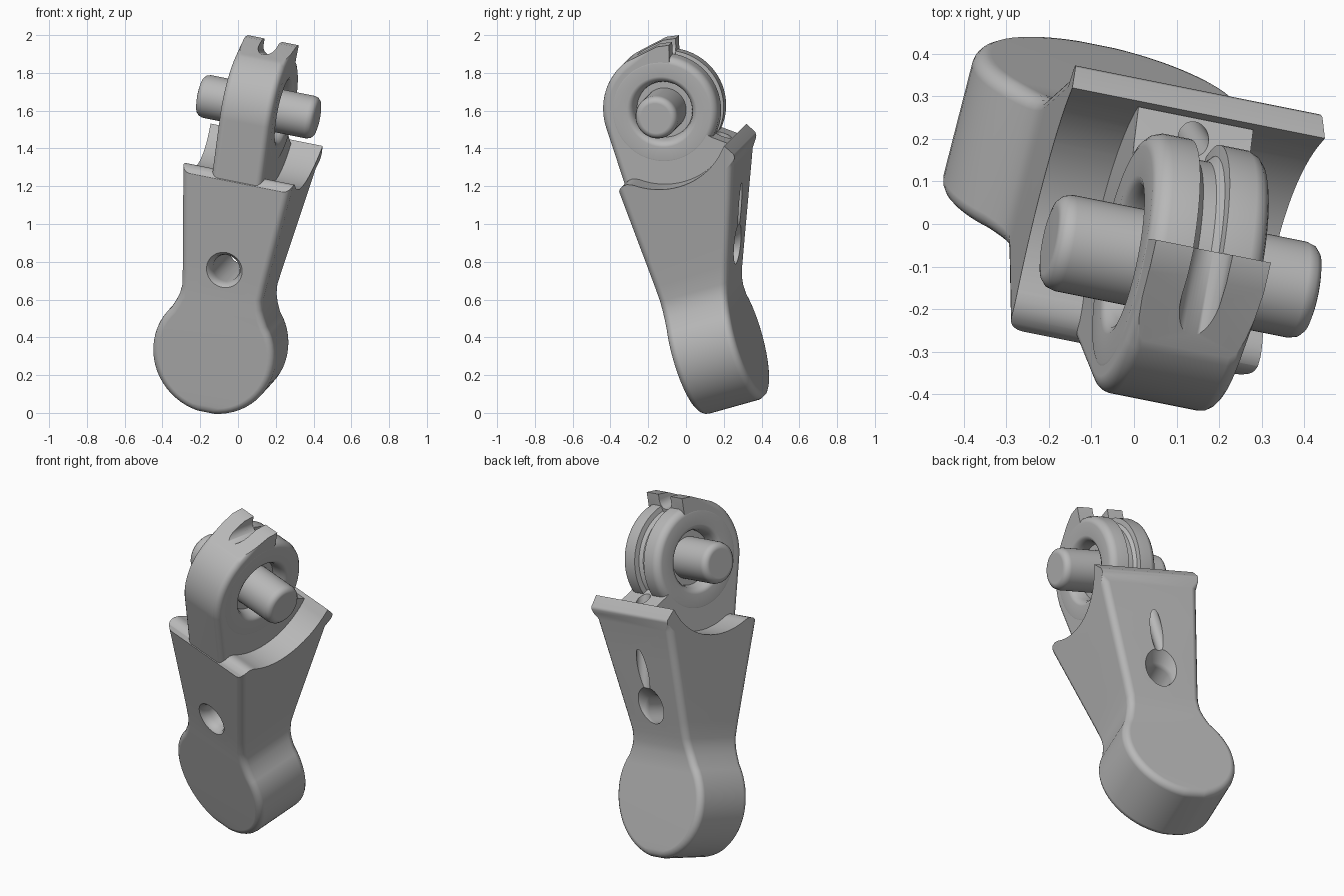
import bpy, bmesh, math
from mathutils import Vector, Matrix

if "Cube" in bpy.data.objects:
    bpy.data.objects.remove(bpy.data.objects["Cube"], do_unlink=True)

# Tilted local frame: X along the axle, Y to the back, Z up the body
ax = Vector((1, -0.2, -0.2)).normalized()
ay = Vector((0.239, 0.935, 0.262))
ay = (ay - ax * ay.dot(ax)).normalized()
az = ax.cross(ay)
FRAME = Matrix((ax, ay, az)).transposed().to_4x4()
FRAME.translation = (-0.128, 0.016, 0.318)

HUB_Y, HUB_Z = 0.29, 1.297

grey = bpy.data.materials.new("grey")
grey.use_nodes = True
grey.diffuse_color = (0.48, 0.48, 0.48, 1)
grey.node_tree.nodes["Principled BSDF"].inputs["Base Color"].default_value = grey.diffuse_color


def finish(bm, name):
    bmesh.ops.recalc_face_normals(bm, faces=bm.faces)
    mesh = bpy.data.meshes.new(name)
    bm.to_mesh(mesh)
    bm.free()
    ob = bpy.data.objects.new(name, mesh)
    bpy.context.collection.objects.link(ob)
    ob.matrix_world = FRAME
    mesh.materials.append(grey)
    return ob


def prism(name, profile, half, rounded=None):
    """Extrude a YZ profile across X; round the rim edges chosen by a rule."""
    bm = bmesh.new()
    sides = [[bm.verts.new((x, y, z)) for y, z in profile] for x in (-half, half)]
    for loop in sides:
        bm.faces.new(loop)
    n = len(profile)
    for i in range(n):
        j = (i + 1) % n
        bm.faces.new((sides[0][i], sides[0][j], sides[1][j], sides[1][i]))
    bmesh.ops.recalc_face_normals(bm, faces=bm.faces)
    if rounded:
        rim = [e for e in bm.edges if abs(e.verts[0].co.x - e.verts[1].co.x) < 1e-5
               and all(rounded(v.co) for v in e.verts)]
        bmesh.ops.bevel(bm, geom=rim, offset=0.035, segments=4, profile=0.5, affect='EDGES')
    return finish(bm, name)


def lathe(name, profile, origin, axis, steps=64):
    """Turn (radius, distance) points about an axis."""
    bm = bmesh.new()
    turn = Vector((0, 0, 1)).rotation_difference(Vector(axis)).to_matrix()
    rings = []
    for r, d in profile:
        rings.append([bm.verts.new(turn @ Vector((r * math.cos(t), r * math.sin(t), d)) + Vector(origin))
                      for t in (2 * math.pi * k / steps for k in range(steps))])
    for a, b in zip(rings, rings[1:]):
        for k in range(steps):
            m = (k + 1) % steps
            bm.faces.new((a[k], a[m], b[m], b[k]))
    bm.faces.new(rings[0])
    bm.faces.new(rings[-1])
    return finish(bm, name)


def cut(ob, cutter):
    cutter.hide_render = True
    mod = ob.modifiers.new("cut", 'BOOLEAN')
    mod.operation, mod.solver, mod.object = 'DIFFERENCE', 'EXACT', cutter
    bpy.context.view_layer.objects.active = ob
    bpy.ops.object.modifier_apply(modifier=mod.name)


def arc(r, start, end, steps):
    """Arc round the hub, degrees from the +Y direction."""
    angles = [math.radians(start + (end - start) * i / steps) for i in range(steps + 1)]
    return [(HUB_Y + r * math.cos(t), HUB_Z + r * math.sin(t)) for t in angles]


# Body: round foot, narrow neck, wedge widening to the top
def back_y(z):
    stops = [(-1, 0.337), (0.22, 0.337), (0.30, 0.355), (0.93, 0.605), (0.98, 0.632), (1.1, 0.632)]
    for (z0, y0), (z1, y1) in zip(stops, stops[1:]):
        if z <= z1:
            return y0 + (y1 - y0) * (z - z0) / (z1 - z0)


def front_y(z):
    return -0.02 - 0.015 * max(0, min(1, (z - 0.4) / 0.6))


rows = [(0.333 * math.cos(math.radians(a)), 0.333 * math.sin(math.radians(a)) - 0.006)
        for a in range(-82, 39, 6)]
rows += [(0.242, 0.245), (0.228, 0.285), (0.222, 0.335)]
rows += [(0.231 + 0.122 * (z - 0.42), z) for z in (0.42, 0.55, 0.75, 0.93, 0.98, 1.1)]
bm = bmesh.new()
grid = [[bm.verts.new(c) for c in ((-w, front_y(z), z), (w, front_y(z), z),
                                   (w, back_y(z), z), (-w, back_y(z), z))] for w, z in rows]
bm.faces.new(grid[0])
bm.faces.new(grid[-1])
rim = [bm.edges.get((grid[0][k], grid[0][k + 1])) for k in (0, 2)]
for a, b in zip(grid, grid[1:]):
    for k in range(4):
        m = (k + 1) % 4
        bm.faces.new((a[k], a[m], b[m], b[k]))
        # The bar at the top back keeps sharp corners
        if k < 2 or b[k].co.z < 0.95:
            rim.append(bm.edges.get((a[k], b[k])))
bmesh.ops.recalc_face_normals(bm, faces=bm.faces)
bmesh.ops.bevel(bm, geom=rim, offset=0.038, segments=4, profile=0.5, affect='EDGES')
body = finish(bm, "body")

# Cradle curve, with a rounded front lip and a bevelled bar at the back
cradle = [(-0.5, 0.93), (-0.05, 0.935), (-0.034, 0.962), (-0.018, 0.982), (0.004, 0.993),
          (0.028, 0.995), (0.047, 0.988)]
cradle += arc(0.39, 234, 314, 24)
cradle += [(0.598, 1.055), (0.64, 0.985), (1, 0.985), (1, 2), (-0.5, 2)]

# Head: front shell, pronged tip and block joining the body
head_profile = [(HUB_Y + 0.144, HUB_Z + 0.333), (HUB_Y + 0.076, HUB_Z + 0.342)]
head_profile += arc(0.325, 110, 180, 16)
head_profile += [(-0.029, 0.85), (0.54, 0.85), (0.58, 1.04), (0.505, 1.095),
                 (HUB_Y, HUB_Z), (HUB_Y + 0.12, HUB_Z + 0.25)]
head = prism("head", head_profile, 0.14,
             lambda p: p.y < HUB_Y - 0.06 and p.z > 0.8)

# Holes, pocket and rope slot
cut(body, prism("cradle_cutter", cradle, 0.6))
pin_hole = lathe("pin_hole_cutter",
                 [(0.12, -0.05), (0.096, -0.02), (0.083, -0.008), (0.073, 0.025), (0.073, 0.375),
                  (0.08, 0.40), (0.11, 0.45), (0.14, 0.5)], (0, 0, 0.468), (0, 1, 0), 40)
cut(body, pin_hole)
rope_hole = lathe("rope_hole_cutter", [(0.037, -0.7), (0.037, 0.2)],
                  (0, 0.535, 1.04), (0, 0.08, 1), 32)
cut(body, rope_hole)
cut(head, rope_hole)
cut(head, lathe("pocket_cutter", [(0.205, -0.3), (0.205, 0.3)], (0, HUB_Y, HUB_Z), (1, 0, 0)))

# Grooved drum with a rounded pocket on each side
half_drum = [(0.15, 0.065), (0.152, 0.085), (0.16, 0.115), (0.172, 0.134), (0.19, 0.142),
             (0.26, 0.142), (0.276, 0.136), (0.290, 0.123), (0.298, 0.102), (0.298, 0.036),
             (0.270, 0.032), (0.254, 0.016)]
drum_profile = half_drum + [(r, -d) for r, d in reversed(half_drum)]
drum = lathe("drum", drum_profile, (0, HUB_Y, HUB_Z), (1, 0, 0), 80)

# Slot between the prongs, sloping down into the groove
slot_y, slot_z, slope = HUB_Y - 0.04, HUB_Z + 0.352, -0.3
slot_round = lathe("slot_round_cutter", [(0.047, -0.4), (0.047, 0.22)],
                   (0, slot_y, slot_z), (0, 1, slope), 40)
slot_ends = [(slot_y + d, slot_z + slope * d) for d in (-0.4, 0.21)]
slot_box = prism("slot_box_cutter", slot_ends + [(y, HUB_Z + 0.6) for y, z in reversed(slot_ends)], 0.047)
for part in (head, drum):
    cut(part, slot_round)
    cut(part, slot_box)

# Axle with rounded ends
half_axle = [(0.08, 0.321), (0.096, 0.317), (0.109, 0.305), (0.115, 0.284)]
axle = lathe("axle", half_axle + [(r, -d) for r, d in reversed(half_axle)],
             (0, HUB_Y, HUB_Z), (1, 0, 0))

# Remove cutters, shade smooth
for ob in list(bpy.context.scene.objects):
    if ob.name.endswith("_cutter"):
        bpy.data.objects.remove(ob, do_unlink=True)
for ob in (body, head, drum, axle):
    bpy.ops.object.select_all(action='DESELECT')
    ob.select_set(True)
    bpy.context.view_layer.objects.active = ob
    bpy.ops.object.shade_smooth_by_angle(angle=math.radians(35))
    ob.modifiers.new("even_shading", 'WEIGHTED_NORMAL').keep_sharp = True
